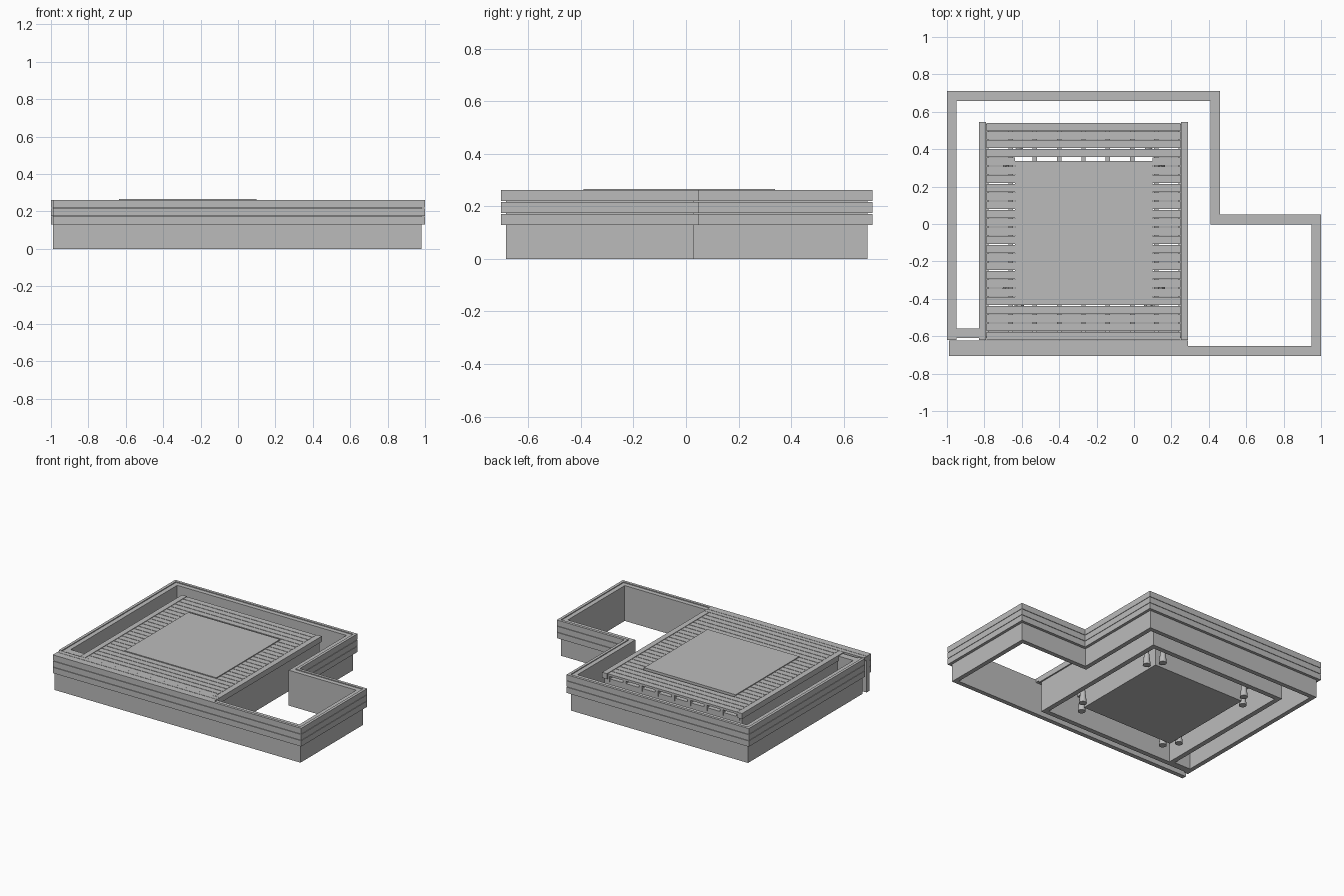
import bpy, bmesh
from mathutils import Vector

cube = bpy.data.objects.get("Cube")
if cube:
    bpy.data.objects.remove(cube, do_unlink=True)

grey = bpy.data.materials.new("plain grey")
grey.use_nodes = True
COLOUR = (0.5, 0.5, 0.5, 1)
grey.diffuse_color = COLOUR
grey.node_tree.nodes["Principled BSDF"].inputs["Base Color"].default_value = COLOUR


def finish(name, bm):
    bmesh.ops.recalc_face_normals(bm, faces=bm.faces)
    mesh = bpy.data.meshes.new(name)
    bm.to_mesh(mesh)
    bm.free()
    mesh.materials.append(grey)
    obj = bpy.data.objects.new(name, mesh)
    bpy.context.collection.objects.link(obj)
    return obj


def add_box(bm, x, y, z):
    verts = bmesh.ops.create_cube(bm, size=1)["verts"]
    for v in verts:
        for i, (lo, hi) in enumerate((x, y, z)):
            v.co[i] = hi if v.co[i] > 0 else lo


def boxes(name, items):
    bm = bmesh.new()
    for item in items:
        add_box(bm, *item)
    return finish(name, bm)


def offset_path(path, dist, closed):
    """Shift a right-angled path to its right-hand side."""
    pts = [Vector(p) for p in path]
    n = len(pts)
    count = n if closed else n - 1
    normals = []
    for i in range(count):
        d = (pts[(i + 1) % n] - pts[i]).normalized()
        normals.append(Vector((d.y, -d.x)))
    out = []
    for i, p in enumerate(pts):
        if closed or 0 < i < n - 1:
            shift = normals[i - 1] + normals[i % count]
        else:
            shift = normals[0] if i == 0 else normals[-1]
        out.append(p + shift * dist)
    return out


def wall(name, path, near, far, z0, z1, closed=False):
    """Mitred wall swept along a path."""
    bm = bmesh.new()
    a, b = offset_path(path, near, closed), offset_path(path, far, closed)
    rings = []
    for p, q in zip(a, b):
        rings.append([bm.verts.new((r.x, r.y, z))
                      for r, z in ((p, z0), (q, z0), (q, z1), (p, z1))])
    n = len(rings)
    for i in range(n if closed else n - 1):
        r, s = rings[i], rings[(i + 1) % n]
        for k in range(4):
            m = (k + 1) % 4
            bm.faces.new((r[k], r[m], s[m], s[k]))
    if not closed:
        bm.faces.new(rings[0])
        bm.faces.new(rings[-1])
    return finish(name, bm)


# Outer stepped wall, clad with three rows of boards near the top
BACK = [(-1, -0.62), (-1, 0.71), (0.46, 0.71), (0.46, 0.05), (1, 0.05), (1, -0.705)]
FULL = BACK + [(-0.99, -0.705)]
wall("outer_wall", FULL, 0.02, 0.052, 0, 0.256)
wall("lower_cladding", FULL, 0, 0.02, 0.13, 0.172)
wall("middle_cladding", FULL, 0, 0.02, 0.175, 0.217)
wall("upper_cladding", BACK + [(0.29, -0.705)], 0, 0.02, 0.22, 0.262)

# Wide cap over the gap between the front wall and the deck
boxes("front_cap", [((-0.99, 0.29), (-0.705, -0.656), (0.22, 0.262)),
                    ((-0.99, 0.29), (-0.653, -0.622), (0.235, 0.262))])
boxes("front_return_wall", [((-0.98, -0.8), (-0.61, -0.56), (0, 0.256))])

# Skirt around the deck
SKIRT = [(-0.82, -0.61), (-0.82, 0.53), (0.28, 0.53), (0.28, -0.61)]
wall("deck_skirt", SKIRT, 0, 0.035, 0, 0.222, closed=True)

# Central block with a slightly raised top
LEFT, RIGHT, FRONT, REAR = -0.635, 0.1, -0.39, 0.338
boxes("central_block", [((LEFT, RIGHT), (FRONT, REAR), (0, 0.267))])

# Joists carrying the deck boards
joists = []
for i in range(9):
    x = -0.79 + i * 0.13
    span = (x - 0.012, x + 0.012)
    if LEFT < x < RIGHT:
        joists += [(span, (-0.605, FRONT), (0.2, 0.246)),
                   (span, (REAR, 0.535), (0.2, 0.246))]
    else:
        joists.append((span, (-0.605, 0.535), (0.2, 0.246)))
boxes("joists", joists)

# Deck boards run across, stopping at the central block
boards = []
ROWS = 25
pitch = (0.545 + 0.62) / ROWS
for i in range(ROWS):
    y0 = -0.62 + i * pitch
    y1 = y0 + pitch - 0.004
    if y1 > FRONT and y0 < REAR:
        spans = [(-0.788, LEFT), (RIGHT, 0.248)]
    else:
        spans = [(-0.788, 0.248)]
    boards += [(s, (y0, y1), (0.245, 0.261)) for s in spans]
boxes("deck_boards", boards)
boxes("deck_edge_boards", [((-0.83, -0.791), (-0.62, 0.545), (0.222, 0.262)),
                           ((0.251, 0.29), (-0.62, 0.545), (0.222, 0.262))])

# Tapered feet in pairs at the corners of the central block
bm = bmesh.new()
cx, cy = (LEFT + RIGHT) / 2, (FRONT + REAR) / 2
for sx in (-1, 1):
    for sy in (-1, 1):
        for dx, dy in ((0.41, 0.325), (0.346, 0.413)):
            made = bmesh.ops.create_cone(bm, cap_ends=True, segments=16,
                                         radius1=0.026, radius2=0.013, depth=0.12)
            bmesh.ops.translate(bm, verts=made["verts"],
                                vec=(cx + sx * dx, cy + sy * dy, 0.06))
feet = finish("tapered_feet", bm)
bpy.context.view_layer.objects.active = feet
feet.select_set(True)
bpy.ops.object.shade_smooth_by_angle()
